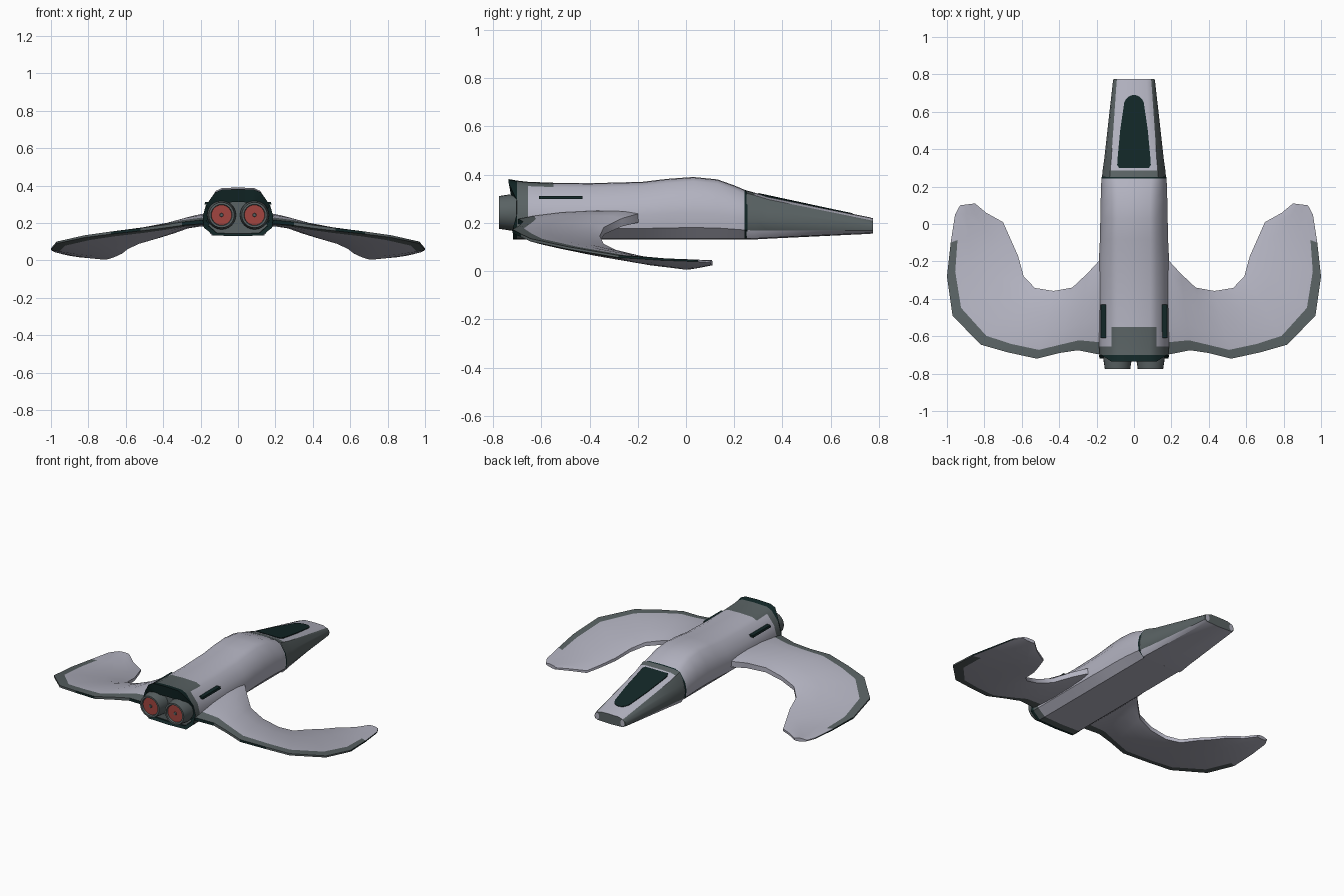
import bpy, bmesh, math
from mathutils import Vector

if "Cube" in bpy.data.objects:
    bpy.data.objects.remove(bpy.data.objects["Cube"])


def material(name, r, g, b):
    m = bpy.data.materials.new(name)
    m.diffuse_color = (r, g, b, 1)
    m.use_nodes = True
    m.node_tree.nodes["Principled BSDF"].inputs["Base Color"].default_value = m.diffuse_color
    return m


MATS = [material("pale_grey", .45, .45, .53), material("slate_trim", .10, .122, .125),
        material("dark_teal", .006, .02, .02), material("engine_red", .36, .06, .05)]
PALE, SLATE, DARK, RED = range(4)


def finish(name, bm, angle=35, mirror=False):
    bmesh.ops.recalc_face_normals(bm, faces=bm.faces)
    me = bpy.data.meshes.new(name)
    bm.to_mesh(me)
    bm.free()
    for m in MATS:
        me.materials.append(m)
    ob = bpy.data.objects.new(name, me)
    bpy.context.collection.objects.link(ob)
    bpy.ops.object.select_all(action='DESELECT')
    ob.select_set(True)
    bpy.context.view_layer.objects.active = ob
    bpy.ops.object.shade_smooth_by_angle(angle=math.radians(angle))
    if mirror:
        ob.modifiers.new("mirror", 'MIRROR').use_clip = False
    return ob


def loft(name, rings, rule, caps=(PALE, PALE), **kw):
    """Skin closed rings; rule(i, j) gives the material of each face."""
    bm = bmesh.new()
    vs = [[bm.verts.new(p) for p in r] for r in rings]
    n = len(rings[0])
    for i in range(len(vs) - 1):
        for j in range(n):
            k = (j + 1) % n
            f = bm.faces.new((vs[i][j], vs[i][k], vs[i + 1][k], vs[i + 1][j]))
            f.material_index = rule(i, j)
    for ring, c in ((vs[0], caps[0]), (vs[-1], caps[1])):
        if c is not None:
            bm.faces.new(ring).material_index = c
    return finish(name, bm, **kw)


def section(y, top, w, zt, zb, bot, drop):
    """Symmetric fuselage ring: flat top, sloping shoulders, rounded belly."""
    zm = zb + (zt - zb) * .43
    half = [(0, zt), (top * .72, zt - drop * .15), (top, zt - drop),
            (top + (w - top) * .75, zm + (zt - zm) * .42), (w, zm),
            (w * .97, zb + (zm - zb) * .45), (bot, zb + .004), (0, zb)]
    pts = half + [(-x, z) for x, z in half[-2:0:-1]]
    return [Vector((x, y, z)) for x, z in pts]


def column(j):
    return min(j, 13 - j)


# Main hull, from the tail to the cockpit bulkhead
spec = [(-.70, .120, .185, .375), (-.655, .12, .186, .37), (-.55, .12, .187, .366),
        (-.40, .12, .188, .364), (-.18, .12, .187, .37), (-.08, .12, .182, .382),
        (.03, .118, .18, .39), (.13, .12, .178, .38), (.20, .124, .176, .355),
        (.243, .13, .174, .337), (.255, .13, .172, .332)]
hull = [section(y, t, w, z, .13, .13, .018) for y, t, w, z in spec]


def hull_rule(i, j):
    if i == 0 or (i == 1 and column(j) < 2):
        return SLATE
    return DARK if i == 9 and column(j) < 6 else PALE


loft("hull", hull, hull_rule, caps=(None, PALE))

# Tail cowl: slanted dark rim around a recessed engine bay
base = [p * 1 for p in hull[0]]
rim, lip, bay = [], [], []
for p in base:
    y = -.735 if p.z > .33 else (-.70 - .018 * (p.z < .2))
    rim.append(Vector((p.x * 1.02, min(y, -.702), p.z + (.006 if p.z > .33 else 0))))
    z = .225 + (p.z - .225) * (.58 if p.z > .225 else .86)
    lip.append(Vector((p.x * .88, y + .012, z)))
    bay.append(Vector((p.x * .86, -.695, z)))
loft("tail_cowl", [base, rim, lip, bay], lambda i, j: DARK, caps=(None, SLATE))

# Tapered nose with pale upper panel
nose_spec = [(.25, .13, .171, .334, .13), (.285, .127, .168, .325, .131),
             (.34, .122, .160, .308, .134), (.76, .093, .113, .223, .154),
             (.775, .09, .11, .219, .156)]
nose = [section(y, t, w, z, b, w * .82, .011) for y, t, w, z, b in nose_spec]


def nose_rule(i, j):
    c = column(j)
    if c < 2:
        return PALE if i > 0 else SLATE
    return SLATE if c < 5 else PALE


loft("nose", nose, nose_rule, caps=(PALE, SLATE))

# Pale lamps on the nose end
for s in (-1, 1):
    bm = bmesh.new()
    bmesh.ops.create_circle(bm, cap_ends=True, segments=12, radius=1)
    for v in bm.verts:
        v.co = (s * .09 + v.co.x * .014, .777, .185 + v.co.y * .022)
    finish("nose_lamp", bm)

# Cockpit glass: thin rounded plate following the nose slope
outline = [(-.08, .30), (.08, .30), (.09, .315), (.087, .36), (.074, .50)]
outline += [(.055 * math.cos(a), .63 + .06 * math.sin(a))
            for a in [math.pi * k / 10 for k in range(11)]]
outline += [(-.074, .50), (-.087, .36), (-.09, .315)]


def nose_top(y):
    if y < .34:
        return .325 - (y - .285) * .017 / .055
    return .308 - (y - .34) * .085 / .42


loft("cockpit_glass", [[(x, y, nose_top(y) + dz) for x, y in outline] for dz in (-.003, .003)],
     lambda i, j: DARK, caps=(DARK, DARK))

# Crescent wing stations: leading x, y, z then trailing x, y, z
stations = [(.12, -.17, .22, .12, -.705, .20), (.19, -.20, .217, .20, -.695, .205),
            (.25, -.265, .20, .30, -.675, .195), (.33, -.34, .165, .40, -.69, .18),
            (.43, -.358, .13, .52, -.72, .165), (.53, -.342, .10, .68, -.685, .147),
            (.59, -.28, .07, .82, -.645, .128), (.62, -.17, .045, .97, -.49, .095),
            (.66, -.08, .026, 1.0, -.28, .06), (.70, .01, .012, .98, -.10, .048),
            (.79, .06, .02, .957, .05, .042), (.85, .11, .031, .93, .10, .038)]
chord = [0, .12, .35, .65, .87, 1]
bulge = [.55, .85, 1, .9, .6, .3]
wing = []
for i, s in enumerate(stations):
    a, b = Vector(s[:3]), Vector(s[3:])
    t = i / (len(stations) - 1)
    h = .012 + .028 * (1 - t) ** 1.3
    up = [a.lerp(b, c) + Vector((0, 0, h * k)) for c, k in zip(chord, bulge)]
    low = [a.lerp(b, c) - Vector((0, 0, h * k * .8)) for c, k in zip(chord, bulge)]
    wing.append(up + low[::-1])


def wing_rule(i, j):
    if j == 4 and i < 9:
        return SLATE
    if j == 5 and i < 10:
        return DARK if i in (0, 1, 4, 8, 9) else SLATE
    if j == 6 and i < 8:
        return SLATE
    return PALE


loft("wing", wing, wing_rule, mirror=True, angle=40)

# Twin engines: tapered nozzle, red glow disc and hub
def ring(y, r, x=.088, z=.243, n=24):
    return [(x + r * math.cos(2 * math.pi * k / n), y, z + r * math.sin(2 * math.pi * k / n))
            for k in range(n)]


loft("engine", [ring(-.66, .078), ring(-.715, .077), ring(-.775, .068), ring(-.775, .057),
                ring(-.764, .054), ring(-.764, .010), ring(-.770, .008)],
     lambda i, j: RED if i == 4 else SLATE, caps=(SLATE, SLATE), mirror=True)

# Dark vent slots on the hull sides
slot = []
for y in (-.61, -.43):
    slot.append([(x, y, z) for x, z in ((.150, .312), (.176, .312), (.179, .299), (.150, .299))])
vent = loft("side_vent", slot, lambda i, j: DARK, caps=(DARK, DARK), mirror=True)
